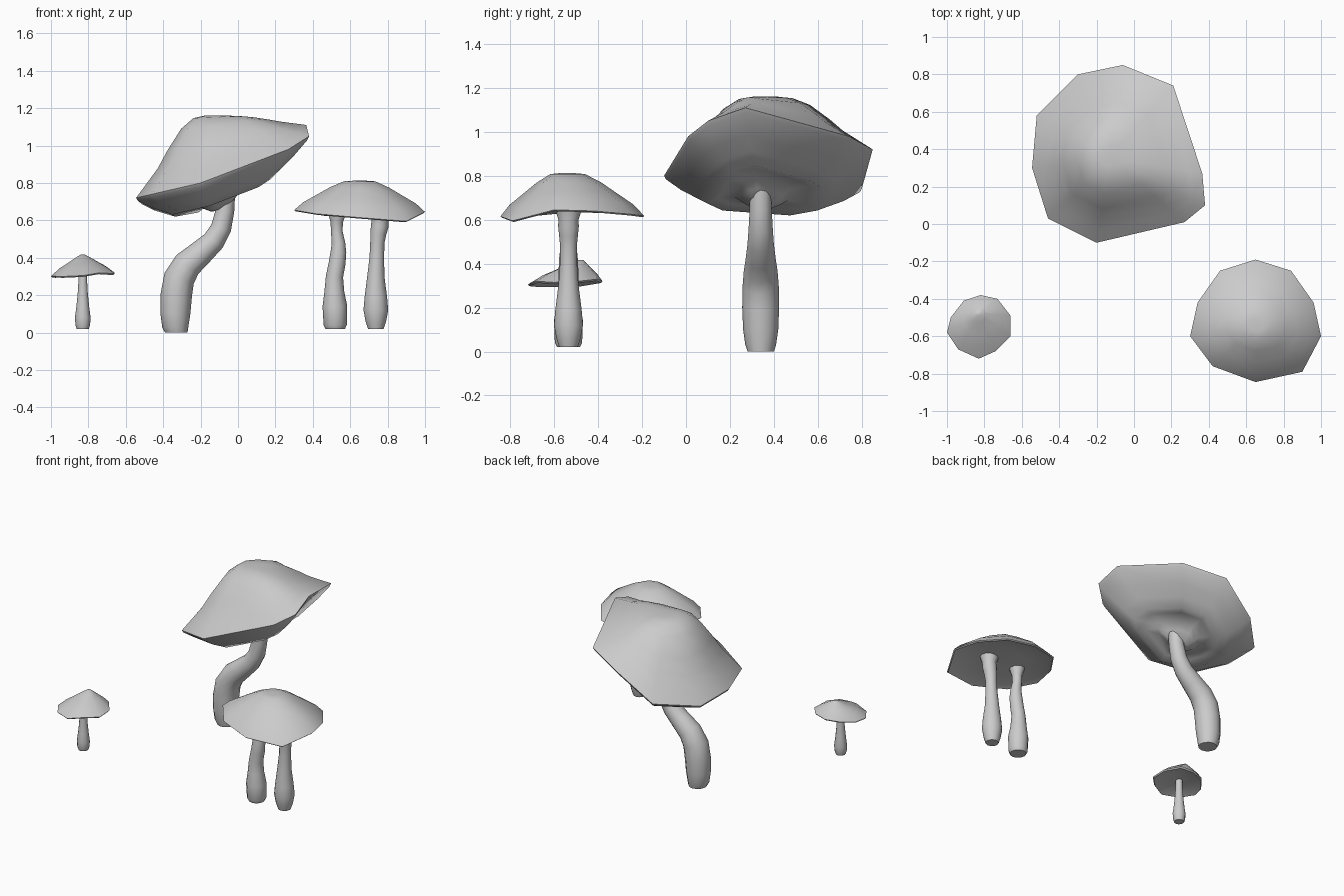
import bpy, bmesh, math
from mathutils import Vector


def finish(name, rings):
    """Skin a list of closed rings, cap both ends and shade smoothly."""
    bm = bmesh.new()
    loops = [[bm.verts.new(p) for p in ring] for ring in rings]
    n = len(loops[0])
    for a, b in zip(loops, loops[1:]):
        for i in range(n):
            j = (i + 1) % n
            bm.faces.new((a[i], a[j], b[j], b[i]))
    bm.faces.new(loops[0])
    bm.faces.new(loops[-1])
    bmesh.ops.recalc_face_normals(bm, faces=bm.faces)
    mesh = bpy.data.meshes.new(name)
    bm.to_mesh(mesh)
    bm.free()
    obj = bpy.data.objects.new(name, mesh)
    bpy.context.collection.objects.link(obj)
    bpy.ops.object.select_all(action='DESELECT')
    bpy.context.view_layer.objects.active = obj
    obj.select_set(True)
    bpy.ops.object.shade_smooth_by_angle(angle=math.radians(50))


def stem(name, y, path, sides=12):
    """Path rows are x, z, radius; rings stand square to the path."""
    pts = [Vector((x, y, z)) for x, z, r in path]
    rings = []
    for i, p in enumerate(pts):
        t = pts[min(i + 1, len(pts) - 1)] - pts[max(i - 1, 0)]
        if i == 0:
            t = Vector((0, 0, 1))
        t.normalize()
        u, v = Vector((t.z, 0, -t.x)), Vector((0, 1, 0))
        r = path[i][2]
        rings.append([p + r * (math.cos(a) * u + math.sin(a) * v)
                      for a in (math.tau * k / sides for k in range(sides))])
    finish(name, rings)


def cap(name, rim, crown, top, root, under):
    """Uneven rim drawn in to a crown above (t, height share)
    and to a root below (t, drop from the straight line)."""
    rim = [Vector(p) for p in rim]
    crown, root = Vector(crown), Vector(root)
    rings = []
    for t, h in top:
        ring = []
        for p in rim:
            q = crown.lerp(p, t)
            q.z = p.z + (crown.z - p.z) * h
            ring.append(q)
        rings.append(ring)
    rings.append(rim)
    for t, d in under:
        rings.append([root.lerp(p, t) + Vector((0, 0, d)) for p in rim])
    finish(name, rings)


# Large leaning mushroom; the cap flares down into a collar round the stem
stem("large_stem", 0.34, [
    (-0.33, 0, 0.06), (-0.335, 0.03, 0.07), (-0.335, 0.1, 0.08), (-0.33, 0.2, 0.084),
    (-0.315, 0.29, 0.083), (-0.27, 0.365, 0.077), (-0.2, 0.425, 0.068),
    (-0.13, 0.49, 0.06), (-0.09, 0.56, 0.055), (-0.07, 0.65, 0.05), (-0.065, 0.75, 0.05)])
cap("large_cap",
    [(0.38, 0.10, 1.05), (0.365, 0.27, 1.11), (0.21, 0.74, 0.98), (-0.06, 0.85, 0.92),
     (-0.30, 0.80, 0.74), (-0.52, 0.58, 0.70), (-0.545, 0.30, 0.72), (-0.46, 0.03, 0.74),
     (-0.20, -0.10, 0.80), (0.27, 0.01, 0.98)],
    (-0.13, 0.36, 1.16),
    [(0.12, 1), (0.26, 0.97), (0.42, 0.84), (0.6, 0.57), (0.72, 0.36), (0.86, 0.18)],
    (-0.1, 0.34, 0.74),
    [(0.98, -0.015), (0.82, -0.055), (0.68, -0.078), (0.56, -0.098), (0.44, -0.068),
     (0.27, -0.052), (0.2, -0.07), (0.1, -0.09)])

# Middle mushroom: one cap on twin stems
stem("middle_stem_left", -0.535, [
    (0.52, 0.02, 0.052), (0.52, 0.04, 0.062), (0.518, 0.14, 0.066), (0.515, 0.22, 0.053),
    (0.516, 0.3, 0.046), (0.53, 0.37, 0.045), (0.537, 0.43, 0.042), (0.537, 0.48, 0.036),
    (0.528, 0.54, 0.031), (0.528, 0.59, 0.033), (0.53, 0.66, 0.055)])
stem("middle_stem_right", -0.535, [
    (0.737, 0.02, 0.042), (0.737, 0.06, 0.055), (0.737, 0.12, 0.066), (0.737, 0.19, 0.06),
    (0.737, 0.3, 0.046), (0.742, 0.4, 0.039), (0.745, 0.48, 0.038), (0.75, 0.53, 0.043),
    (0.758, 0.57, 0.047), (0.76, 0.6, 0.046), (0.76, 0.66, 0.065)])
cap("middle_cap",
    [(1.0, -0.60, 0.645), (0.96, -0.42, 0.64), (0.84, -0.25, 0.625), (0.65, -0.19, 0.617),
     (0.46, -0.25, 0.63), (0.34, -0.42, 0.65), (0.30, -0.60, 0.655), (0.42, -0.76, 0.635),
     (0.65, -0.845, 0.615), (0.90, -0.79, 0.595)],
    (0.65, -0.545, 0.812),
    [(0.1, 1), (0.24, 0.98), (0.45, 0.78), (0.65, 0.53), (0.86, 0.27)],
    (0.65, -0.53, 0.635),
    [(0.98, -0.006), (0.85, 0.008), (0.5, 0.005), (0.15, 0.0)])

# Small mushroom with its peak off centre
stem("small_stem", -0.54, [
    (-0.83, 0.02, 0.032), (-0.83, 0.04, 0.039), (-0.83, 0.08, 0.042), (-0.83, 0.14, 0.034),
    (-0.83, 0.21, 0.027), (-0.83, 0.28, 0.023), (-0.83, 0.34, 0.022)])
cap("small_cap",
    [(-0.66, -0.49, 0.32), (-0.66, -0.60, 0.315), (-0.74, -0.68, 0.32), (-0.83, -0.72, 0.305),
     (-0.94, -0.67, 0.30), (-1.0, -0.58, 0.302), (-0.98, -0.50, 0.30), (-0.91, -0.41, 0.315),
     (-0.82, -0.38, 0.32), (-0.73, -0.40, 0.33)],
    (-0.83, -0.475, 0.417),
    [(0.06, 1), (0.22, 0.86), (0.5, 0.58), (0.73, 0.36)],
    (-0.83, -0.54, 0.32),
    [(0.96, -0.008), (0.7, 0.004), (0.15, 0.004)])
